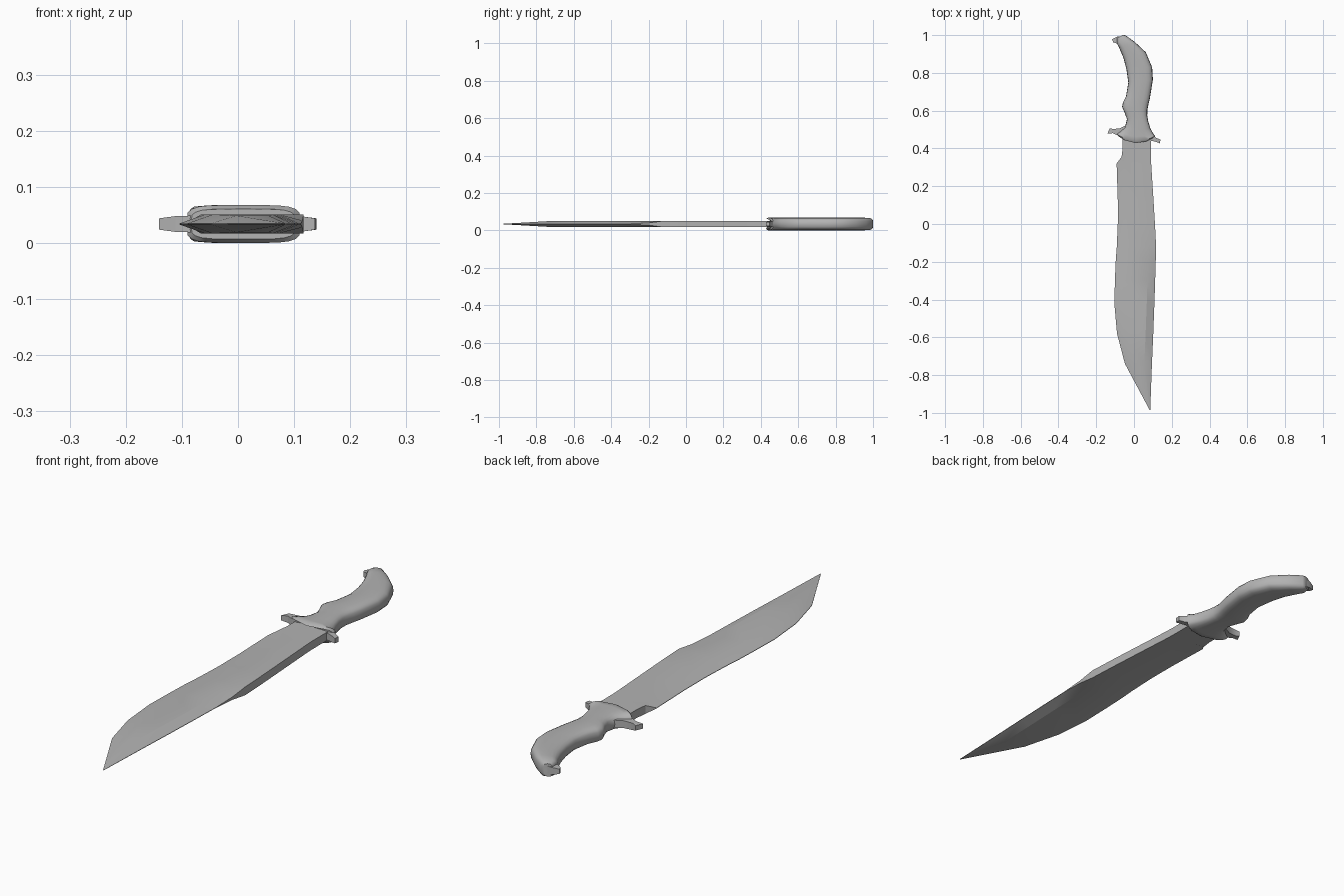
import bpy, bmesh, math

if "Cube" in bpy.data.objects:
    bpy.data.objects.remove(bpy.data.objects["Cube"], do_unlink=True)

MID = 0.034  # height of the knife's centre plane

steel = bpy.data.materials.new("plain grey")
steel.use_nodes = True
GREY = (0.45, 0.45, 0.45, 1)
steel.diffuse_color = GREY
steel.node_tree.nodes["Principled BSDF"].inputs["Base Color"].default_value = GREY


def finish(name, bm, angle):
    bmesh.ops.remove_doubles(bm, verts=bm.verts, dist=1e-5)
    bmesh.ops.recalc_face_normals(bm, faces=bm.faces)
    mesh = bpy.data.meshes.new(name)
    bm.to_mesh(mesh)
    bm.free()
    mesh.materials.append(steel)
    obj = bpy.data.objects.new(name, mesh)
    bpy.context.collection.objects.link(obj)
    bpy.ops.object.select_all(action='DESELECT')
    obj.select_set(True)
    bpy.context.view_layer.objects.active = obj
    bpy.ops.object.shade_smooth_by_angle(angle=math.radians(angle))


def loft(name, rings, angle):
    """Skin a list of equal rings and close both ends."""
    bm = bmesh.new()
    loops = [[bm.verts.new(p) for p in ring] for ring in rings]
    n = len(loops[0])
    for a, b in zip(loops, loops[1:]):
        for i in range(n):
            j = (i + 1) % n
            bm.faces.new((a[i], a[j], b[j], b[i]))
    bm.faces.new(loops[0])
    bm.faces.new(loops[-1])
    finish(name, bm, angle)


# Blade: y, cutting edge x, spine x, edge thickness, spine thickness, body thickness
T = 0.017
stations = [
    (0.47, -0.060, 0.090, T, T, T),
    (0.40, -0.060, 0.090, T, T, T),
    (0.355, -0.066, 0.090, T, T, T),
    (0.32, -0.092, 0.091, 0.001, T, T),
    (0.13, -0.086, 0.103, 0.001, T, T),
    (0.00, -0.086, 0.111, 0.001, T, T),
    (-0.12, -0.091, 0.117, 0.001, T, T),
    (-0.20, -0.097, 0.115, 0.001, 0.006, T),
    (-0.30, -0.101, 0.112, 0.001, 0.001, T),
    (-0.42, -0.104, 0.108, 0.001, 0.001, T),
    (-0.58, -0.090, 0.102, 0.001, 0.001, T),
    (-0.74, -0.048, 0.095, 0.001, 0.001, 0.015),
    (-0.985, 0.083, 0.086, 0.0005, 0.0005, 0.0008),
]
rings = []
for y, xl, xr, te, ts, tb in stations:
    w = min(0.045, (xr - xl) * 0.35)
    top = [(xl, te), (xl + w, tb), (xr - w * 0.9, tb), (xr, ts)]
    rings.append([(x, y, MID + t) for x, t in top] +
                 [(x, y, MID - t) for x, t in reversed(top)])
loft("blade", rings, 20)

# Handle: left point, right point, half height, forward bow of the section
sections = [
    (-0.084, 0.466, 0.103, 0.458, 0.027, 0.034),
    (-0.092, 0.477, 0.112, 0.466, 0.034, 0.032),
    (-0.074, 0.490, 0.100, 0.482, 0.034, 0.024),
    (-0.048, 0.512, 0.086, 0.508, 0.034, 0.010),
    (-0.037, 0.555, 0.075, 0.545, 0.034, 0),
    (-0.050, 0.590, 0.070, 0.575, 0.034, 0),
    (-0.063, 0.620, 0.071, 0.605, 0.034, 0),
    (-0.058, 0.645, 0.077, 0.635, 0.034, 0),
    (-0.042, 0.677, 0.085, 0.670, 0.034, 0),
    (-0.030, 0.750, 0.100, 0.765, 0.034, 0),
    (-0.040, 0.820, 0.096, 0.830, 0.034, 0),
    (-0.056, 0.880, 0.062, 0.910, 0.034, 0),
    (-0.078, 0.932, 0.005, 0.963, 0.034, 0),
    (-0.090, 0.955, -0.045, 0.999, 0.032, 0),
    (-0.090, 0.985, -0.058, 1.000, 0.026, 0),
]
SIDES = 20
rings = []
for k, (lx, ly, rx, ry, h, bow) in enumerate(sections):
    power = 0.45 if k < 2 else 0.65   # boxier at the collar, rounder in the grip
    ring = []
    for i in range(SIDES):
        a = 2 * math.pi * i / SIDES
        c, s = math.cos(a), math.sin(a)
        u = math.copysign(abs(c) ** power, c)
        v = math.copysign(abs(s) ** power, s)
        f = (u + 1) / 2
        ring.append((lx + (rx - lx) * f,
                     ly + (ry - ly) * f - bow * (1 - u * u), MID + h * v))
    rings.append(ring)
loft("handle", rings, 40)


# Guard prongs and pommel hook: pairs of outline points from root to tip
def prong(name, pairs):
    loft(name, [[(x, y, MID + s * h) for x, y, s in
                 ((ax, ay, 1), (bx, by, 1), (bx, by, -1), (ax, ay, -1))]
                for ax, ay, bx, by, h in pairs], 30)


prong("guard_prong_edge_side", [
    (-0.03, 0.530, -0.03, 0.460, 0.016),
    (-0.075, 0.506, -0.080, 0.466, 0.015),
    (-0.112, 0.503, -0.112, 0.481, 0.014),
    (-0.128, 0.507, -0.141, 0.478, 0.010)])
prong("guard_prong_spine_side", [
    (0.05, 0.500, 0.05, 0.445, 0.015),
    (0.100, 0.474, 0.098, 0.440, 0.014),
    (0.118, 0.456, 0.118, 0.434, 0.013),
    (0.140, 0.447, 0.137, 0.427, 0.010)])
prong("pommel_hook", [
    (-0.055, 0.995, -0.060, 0.945, 0.018),
    (-0.088, 0.992, -0.086, 0.953, 0.015),
    (-0.116, 0.979, -0.110, 0.962, 0.010)])
